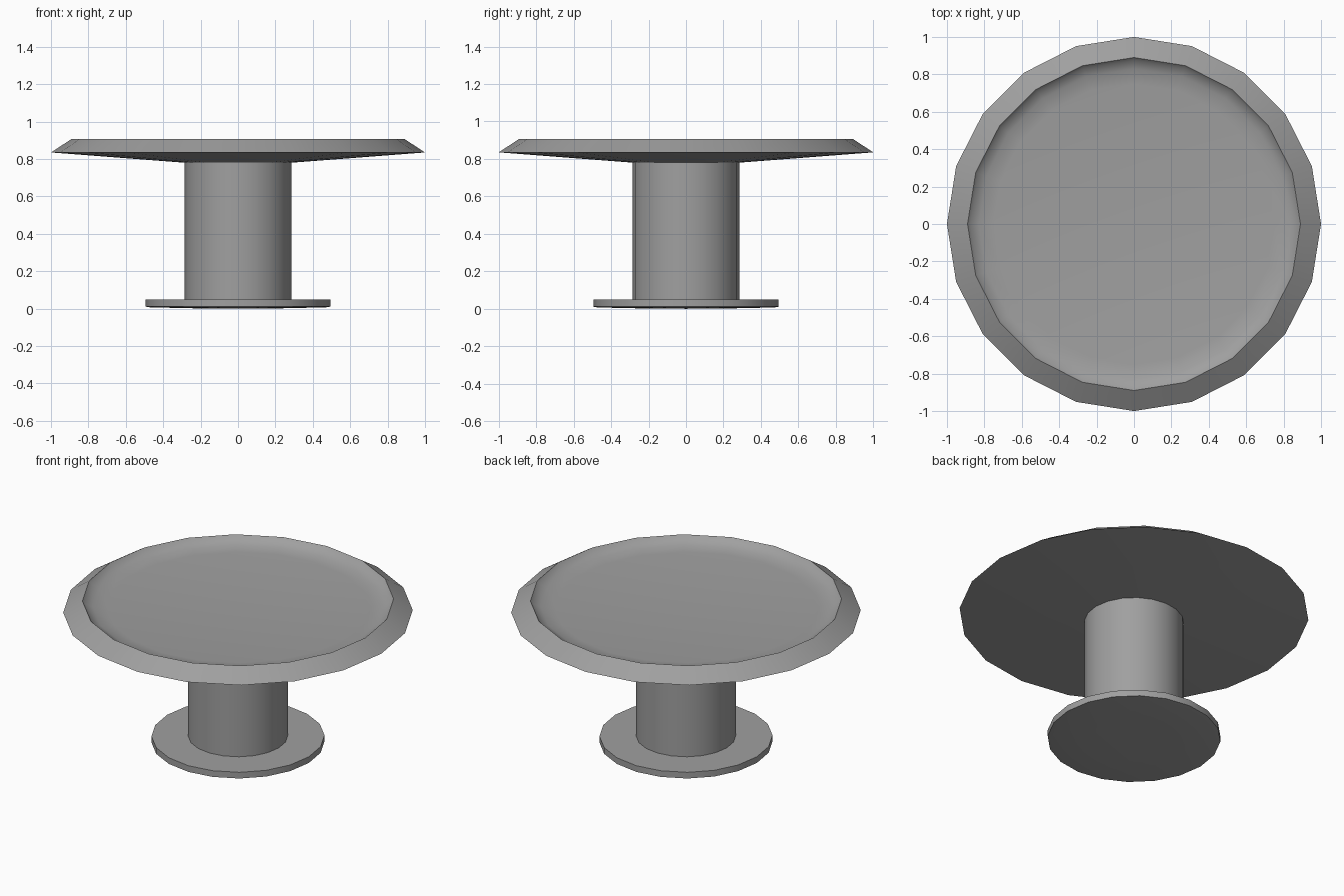
import bpy
import math

cube = bpy.data.objects.get("Cube")
if cube:
    bpy.data.objects.remove(cube, do_unlink=True)

SIDES = 20

grey = bpy.data.materials.new("mid_grey")
grey.use_nodes = True
colour = (0.35, 0.35, 0.35, 1)
grey.diffuse_color = colour
grey.node_tree.nodes["Principled BSDF"].inputs["Base Color"].default_value = colour


def lathe(name, profile, sharp_angle=25):
    """Turn a (radius, height) profile about z; radius 0 makes a pole."""
    verts, rings, faces = [], [], []
    for radius, z in profile:
        count = SIDES if radius else 1
        rings.append([len(verts) + i % count for i in range(SIDES)])
        for i in range(count):
            a = math.tau * i / SIDES
            verts.append((radius * math.cos(a), radius * math.sin(a), z))
    for low, high in zip(rings, rings[1:]):
        for i in range(SIDES):
            j = (i + 1) % SIDES
            quad = [low[i], low[j], high[j], high[i]]
            faces.append(list(dict.fromkeys(quad)))
    mesh = bpy.data.meshes.new(name)
    mesh.from_pydata(verts, [], faces)
    mesh.materials.append(grey)
    obj = bpy.data.objects.new(name, mesh)
    bpy.context.collection.objects.link(obj)
    bpy.ops.object.select_all(action="DESELECT")
    obj.select_set(True)
    bpy.context.view_layer.objects.active = obj
    bpy.ops.object.shade_smooth_by_angle(angle=math.radians(sharp_angle))
    return obj


# Foot disc with a slightly domed underside
lathe("foot", [(0, 0), (0.24, 0.002), (0.47, 0.007), (0.495, 0.011),
               (0.495, 0.05), (0, 0.05)])

# Straight column
lathe("column", [(0.285, 0.045), (0.285, 0.785)])

# Plate: sloping underside, bevelled rim and shallow dished top
lathe("plate", [(0, 0.78), (0.285, 0.78), (1, 0.835), (0.89, 0.907),
                (0.875, 0.89), (0.83, 0.868), (0.75, 0.86), (0, 0.85)])
